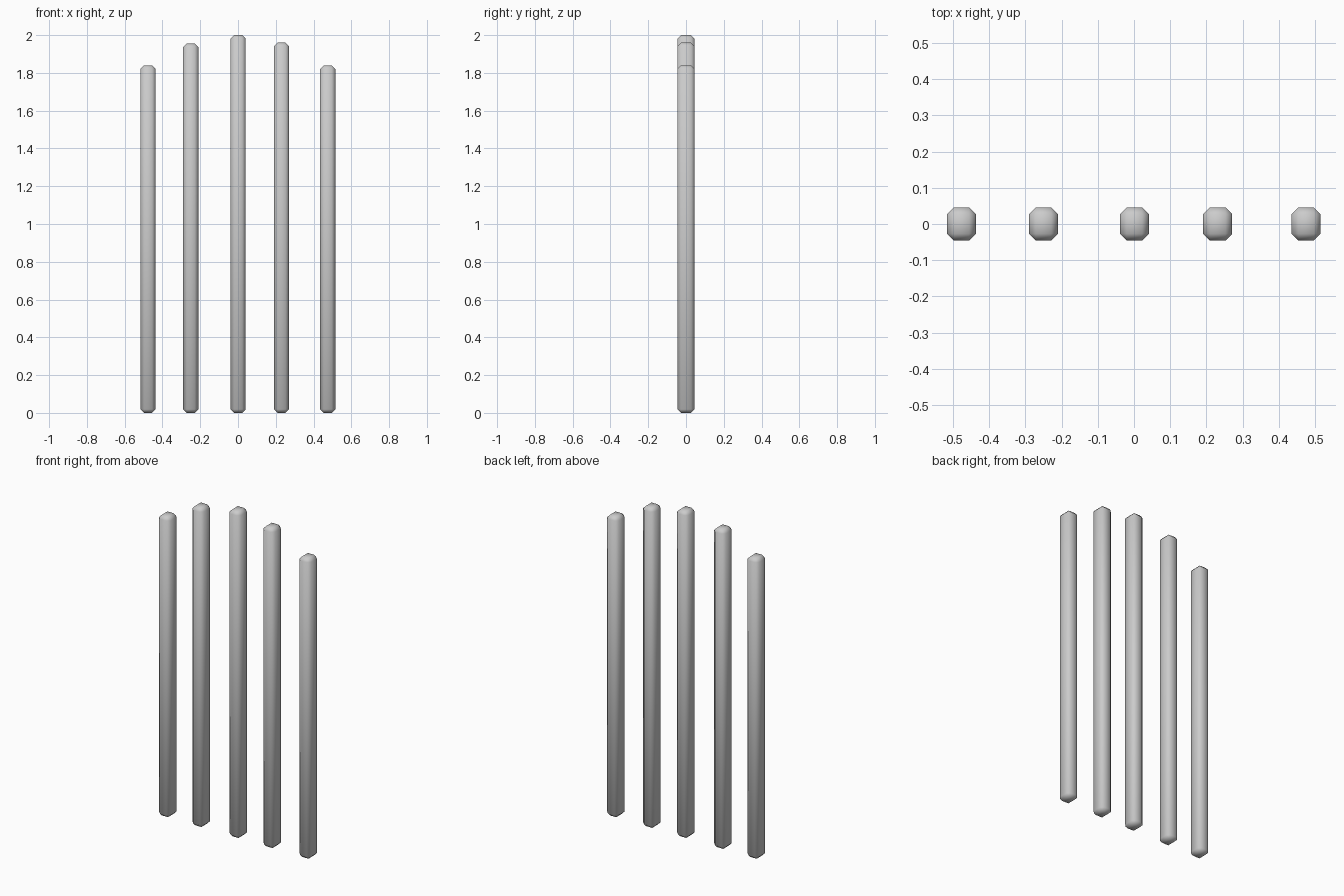
import bpy

if "Cube" in bpy.data.objects:
    bpy.data.objects.remove(bpy.data.objects["Cube"])

WIDTH, DEPTH, BEVEL = 0.08, 0.092, 0.019

# Row of upright slats with a gently arched top line: (centre x, height)
SLATS = [(-0.476, 1.84), (-0.25, 1.955), (0.001, 2.0), (0.231, 1.96), (0.475, 1.84)]


def slat(name, x, height):
    """Upright bar standing on the ground with all edges chamfered."""
    bpy.ops.mesh.primitive_cube_add(size=1, location=(x, 0, height / 2))
    ob = bpy.context.object
    ob.name = name
    ob.scale = (WIDTH, DEPTH, height)
    bpy.ops.object.transform_apply(location=False, rotation=False, scale=True)
    mod = ob.modifiers.new("chamfer", 'BEVEL')
    mod.width = BEVEL
    mod.segments = 1
    mod.limit_method = 'NONE'
    bpy.ops.object.shade_smooth()
    return ob


for i, (x, height) in enumerate(SLATS, 1):
    slat(f"slat_{i}", x, height)
